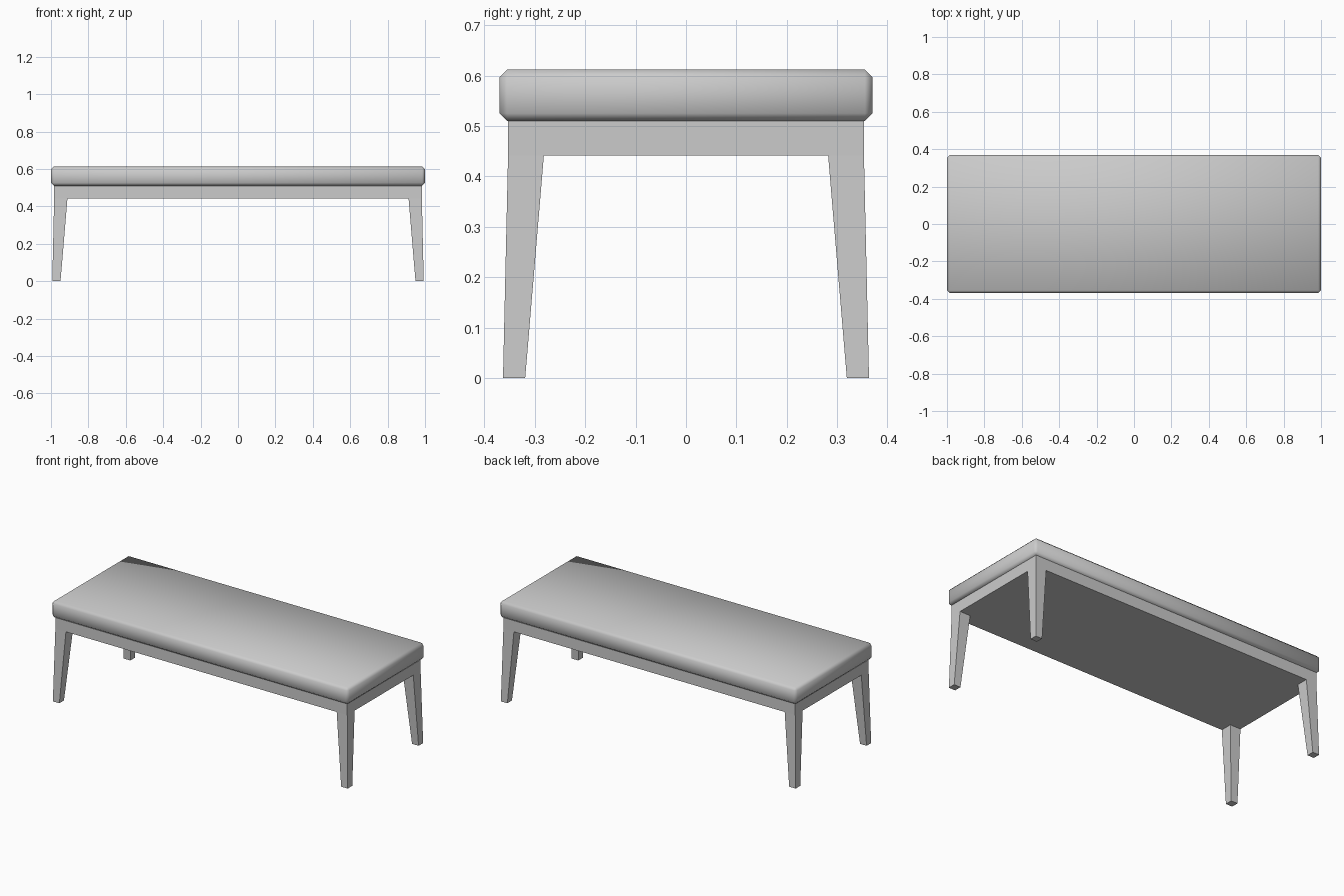
import bpy
import bmesh
from mathutils import Vector

cube = bpy.data.objects.get("Cube")
if cube:
    bpy.data.objects.remove(cube, do_unlink=True)

SEAT_X, SEAT_Y = 1.0, 0.37
FRAME_X, FRAME_Y = 0.983, 0.353
TOP, SEAT_BOTTOM, FRAME_BOTTOM = 0.612, 0.51, 0.441
LEG_TOP, LEG_FOOT, FLARE = 0.071, 0.044, 0.01

grey = bpy.data.materials.new("light_grey")
grey.use_nodes = True
grey.diffuse_color = (0.6, 0.6, 0.6, 1)
grey.node_tree.nodes["Principled BSDF"].inputs["Base Color"].default_value = (0.6, 0.6, 0.6, 1)


def box_mesh(half_x, half_y, low, high):
    bm = bmesh.new()
    bmesh.ops.create_cube(bm, size=2)
    bmesh.ops.scale(bm, vec=(half_x, half_y, (high - low) / 2), verts=bm.verts)
    bmesh.ops.translate(bm, vec=(0, 0, (high + low) / 2), verts=bm.verts)
    return bm


def finish(bm, name):
    bmesh.ops.recalc_face_normals(bm, faces=bm.faces)
    mesh = bpy.data.meshes.new(name)
    bm.to_mesh(mesh)
    bm.free()
    mesh.materials.append(grey)
    obj = bpy.data.objects.new(name, mesh)
    bpy.context.collection.objects.link(obj)
    return obj


# Padded seat with softly shaded, chamfered edges
bm = box_mesh(SEAT_X, SEAT_Y, SEAT_BOTTOM, TOP)
bmesh.ops.bevel(bm, geom=bm.edges[:], offset=0.015, offset_type='OFFSET',
                segments=1, profile=0.5, affect='EDGES')
seat = finish(bm, "seat_cushion")
for poly in seat.data.polygons:
    poly.use_smooth = True

# Apron frame, cut so that each corner can carry a leg
bm = box_mesh(FRAME_X, FRAME_Y, FRAME_BOTTOM, SEAT_BOTTOM)
for side in (-1, 1):
    for point, normal in ((Vector((FRAME_X - LEG_TOP, 0, 0)), (1, 0, 0)),
                          (Vector((0, FRAME_Y - LEG_TOP, 0)), (0, 1, 0))):
        geom = bm.verts[:] + bm.edges[:] + bm.faces[:]
        bmesh.ops.bisect_plane(bm, geom=geom, plane_co=point * side, plane_no=normal)

# Tapered, splayed legs drawn down from the four corners
bm.normal_update()
corners = []
for face in bm.faces:
    c = face.calc_center_median()
    if (face.normal.z < -0.9 and abs(c.x) > FRAME_X - LEG_TOP
            and abs(c.y) > FRAME_Y - LEG_TOP):
        corners.append(face)
feet = bmesh.ops.extrude_discrete_faces(bm, faces=corners)["faces"]
for foot in feet:
    for v in foot.verts:
        for axis, half in ((0, FRAME_X), (1, FRAME_Y)):
            sign = 1 if v.co[axis] > 0 else -1
            outer = abs(v.co[axis]) > half - LEG_TOP / 2
            v.co[axis] = sign * (half + FLARE - (0 if outer else LEG_FOOT))
        v.co.z = 0
finish(bm, "frame_with_legs")
